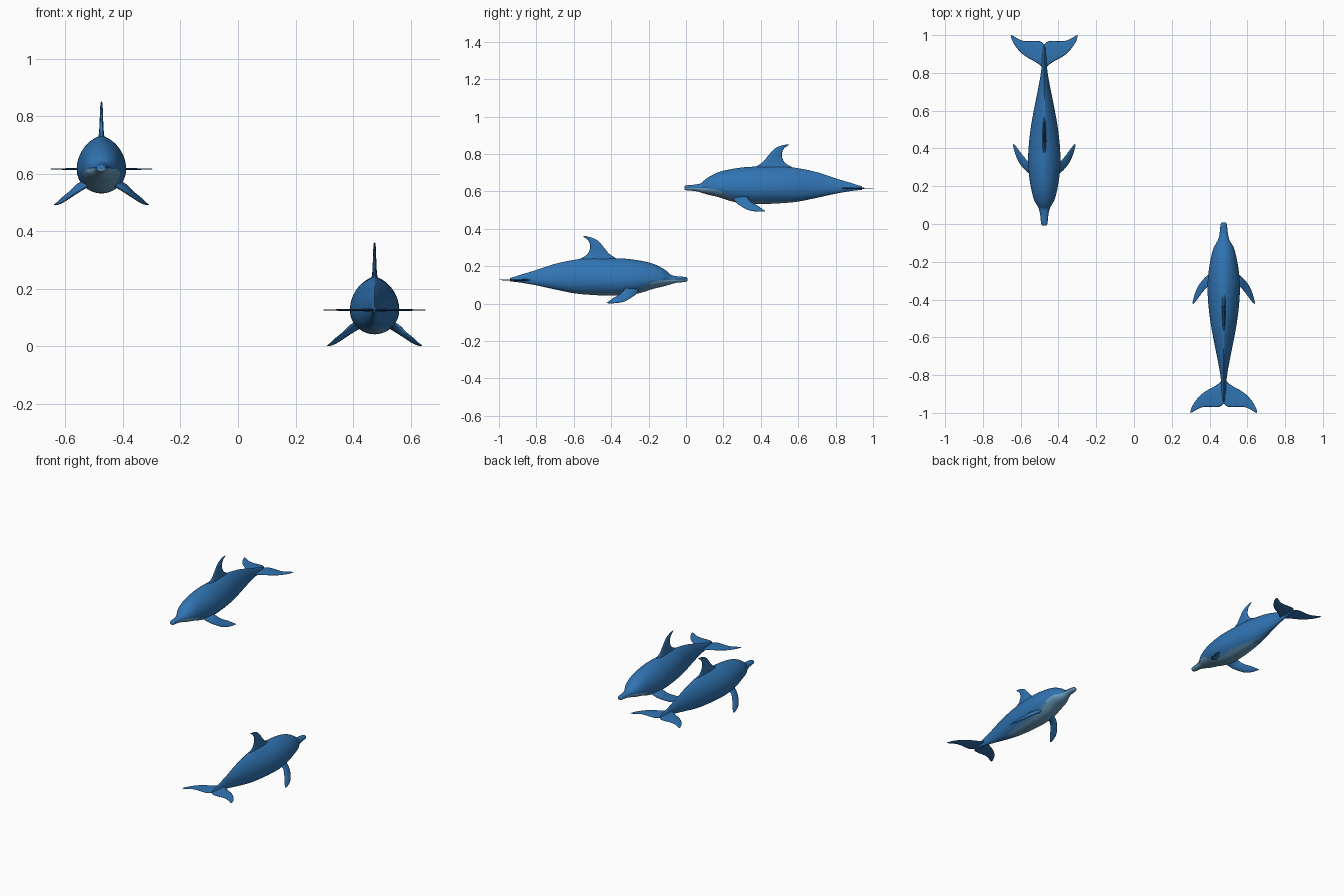
import bpy, bmesh
from math import sin, cos, pi, radians
from mathutils import Vector

if "Cube" in bpy.data.objects:
    bpy.data.objects.remove(bpy.data.objects["Cube"], do_unlink=True)


def material(name, rgb):
    m = bpy.data.materials.new(name)
    m.use_nodes = True
    m.diffuse_color = (*rgb, 1)
    m.node_tree.nodes["Principled BSDF"].inputs["Base Color"].default_value = (*rgb, 1)
    return m


BLUE = material("ocean blue", (0.03, 0.175, 0.45))
MID = material("soft blue", (0.07, 0.235, 0.47))
BELLY = material("pale blue", (0.15, 0.35, 0.53))


def smooth_rows(rows, steps):
    """Catmull-Rom resampling of equal-length rows of numbers."""
    out = []
    for i in range(len(rows) - 1):
        a, b, c, d = (rows[max(0, min(len(rows) - 1, i + k))] for k in (-1, 0, 1, 2))
        for j in range(steps):
            t = j / steps
            out.append([q + 0.5 * t * (r - p + t * (2 * p - 5 * q + 4 * r - s
                        + t * (3 * (q - r) + s - p)))
                        for p, q, r, s in zip(a, b, c, d)])
    return out + [list(rows[-1])]


def loft(name, rings, tone=lambda r, k: 0):
    """Skin closed rings of points and cap both ends."""
    bm = bmesh.new()
    loops = [[bm.verts.new(p) for p in ring] for ring in rings]
    n = len(loops[0])
    for r in range(len(loops) - 1):
        for k in range(n):
            f = bm.faces.new((loops[r][k], loops[r][(k + 1) % n],
                              loops[r + 1][(k + 1) % n], loops[r + 1][k]))
            f.material_index = tone(r, k)
    bm.faces.new(loops[0])
    bm.faces.new(loops[-1])
    bmesh.ops.recalc_face_normals(bm, faces=bm.faces)
    mesh = bpy.data.meshes.new(name)
    bm.to_mesh(mesh)
    bm.free()
    for m in (BLUE, MID, BELLY):
        mesh.materials.append(m)
    mesh.shade_smooth()
    return mesh


def fin(name, sections, normal, side=1):
    """Blade through sections of leading point, trailing point, half thickness."""
    normal = Vector(normal).normalized()
    rings = []
    for row in smooth_rows([(*a, *b, t) for a, b, t in sections], 5):
        lead, trail, thick = Vector(row[:3]), Vector(row[3:6]), row[6]
        ring = []
        for k in range(16):
            a = 2 * pi * k / 16
            u = (1 - cos(a)) / 2
            p = lead.lerp(trail, u) + normal * thick * sin(a) * (1.25 - 0.5 * u)
            ring.append((p.x * side, p.y, p.z))
        rings.append(ring)
    return loft(name, rings)


# Body stations: distance from nose, mid height, rise, drop, half width, belly angle
stations = [
    (-.008, .130, .004, .004, .007, 88), (0.00, .130, .012, .013, .016, 88),
    (0.05, .130, .017, .018, .022, 88), (0.08, .130, .024, .026, .029, 88),
    (0.10, .130, .042, .032, .039, 87), (0.13, .130, .062, .040, .055, 84),
    (0.18, .130, .085, .052, .068, 72), (0.25, .127, .104, .071, .080, 54),
    (0.33, .126, .115, .082, .086, 46), (0.42, .126, .117, .083, .082, 45),
    (0.52, .127, .116, .079, .070, 40), (0.60, .128, .106, .072, .056, 30),
    (0.70, .128, .085, .052, .036, 6), (0.80, .128, .052, .030, .018, 6),
    (0.88, .128, .028, .016, .011, 6), (0.94, .127, .010, .008, .005, 6)]
LOW, HIGH = 8, 17
body_rows = smooth_rows(stations, 5)


def body_ring(row):
    s, mid, rise, drop, width, belly = row
    belly = radians(belly)
    keel = 1 + max(0, s - 0.1) * 1.1
    half = []
    for k in range(LOW + HIGH + 1):
        a = belly * k / LOW if k <= LOW else belly + (pi - belly) * (k - LOW) / HIGH
        x = width * max(0, sin(a)) ** (keel if a > pi / 2 else 1)
        if k == LOW and s < 0.12:
            x *= 0.88  # mouth crease
        half.append((x, s, mid - cos(a) * (drop if a < pi / 2 else rise)))
    return half + [(-x, y, z) for x, y, z in half[-2:0:-1]]


def body_tone(r, k):
    """Pale throat and belly, softening to blue at its sides and rear."""
    s = body_rows[r][0]
    strip = min(k, 2 * (LOW + HIGH) - 1 - k)
    if strip >= LOW or s > 0.68:
        return 0
    return 1 if s > 0.58 or (s > 0.18 and strip >= LOW - 2) else 2


dorsal = [((0, .33, .21), (0, .62, .21), .016), ((0, .375, .243), (0, .565, .241), .010),
          ((0, .412, .268), (0, .53, .262), .0075), ((0, .44, .302), (0, .513, .295), .006),
          ((0, .467, .333), (0, .515, .322), .005), ((0, .495, .35), (0, .526, .342), .004),
          ((0, .525, .359), (0, .543, .354), .003), ((0, .546, .362), (0, .55, .36), .001)]

flipper = [((.045, .25, .075), (.045, .34, .09), .012),
           ((.08, .268, .05), (.08, .331, .076), .010),
           ((.11, .296, .03), (.107, .355, .05), .008),
           ((.135, .33, .012), (.132, .388, .031), .006),
           ((.153, .372, .004), (.15, .411, .014), .004),
           ((.165, .415, .002), (.163, .424, .005), .001)]

# Fluke outline: side distance, leading edge, trailing edge, half thickness
fluke_outline = [(0, .81, .95, .005), (.02, .838, .967, .005), (.05, .860, .970, .004),
                 (.09, .882, .968, .003), (.12, .904, .972, .003), (.145, .931, .984, .002),
                 (.165, .961, .996, .002), (.177, .99, 1.0, .001)]
fluke = [((x, a, .127), (x, b, .127), t) for x, a, b, t in fluke_outline]

parts = {"body": loft("body", [body_ring(r) for r in body_rows], body_tone),
         "dorsal_fin": fin("dorsal_fin", dorsal, (1, 0, 0))}
for label, side in (("left", 1), ("right", -1)):
    parts[label + "_flipper"] = fin(label + "_flipper", flipper, (.72, -.17, .68), side)
    parts[label + "_fluke"] = fin(label + "_fluke", fluke, (0, 0, 1), side)

# Two dolphins swimming in opposite directions
for who, place, turn in (("upper", (-.475, 0, .49), 0), ("lower", (.475, 0, 0), pi)):
    for part, mesh in parts.items():
        ob = bpy.data.objects.new(f"{who}_dolphin_{part}", mesh)
        ob.location = place
        ob.rotation_euler.z = turn
        bpy.context.collection.objects.link(ob)
